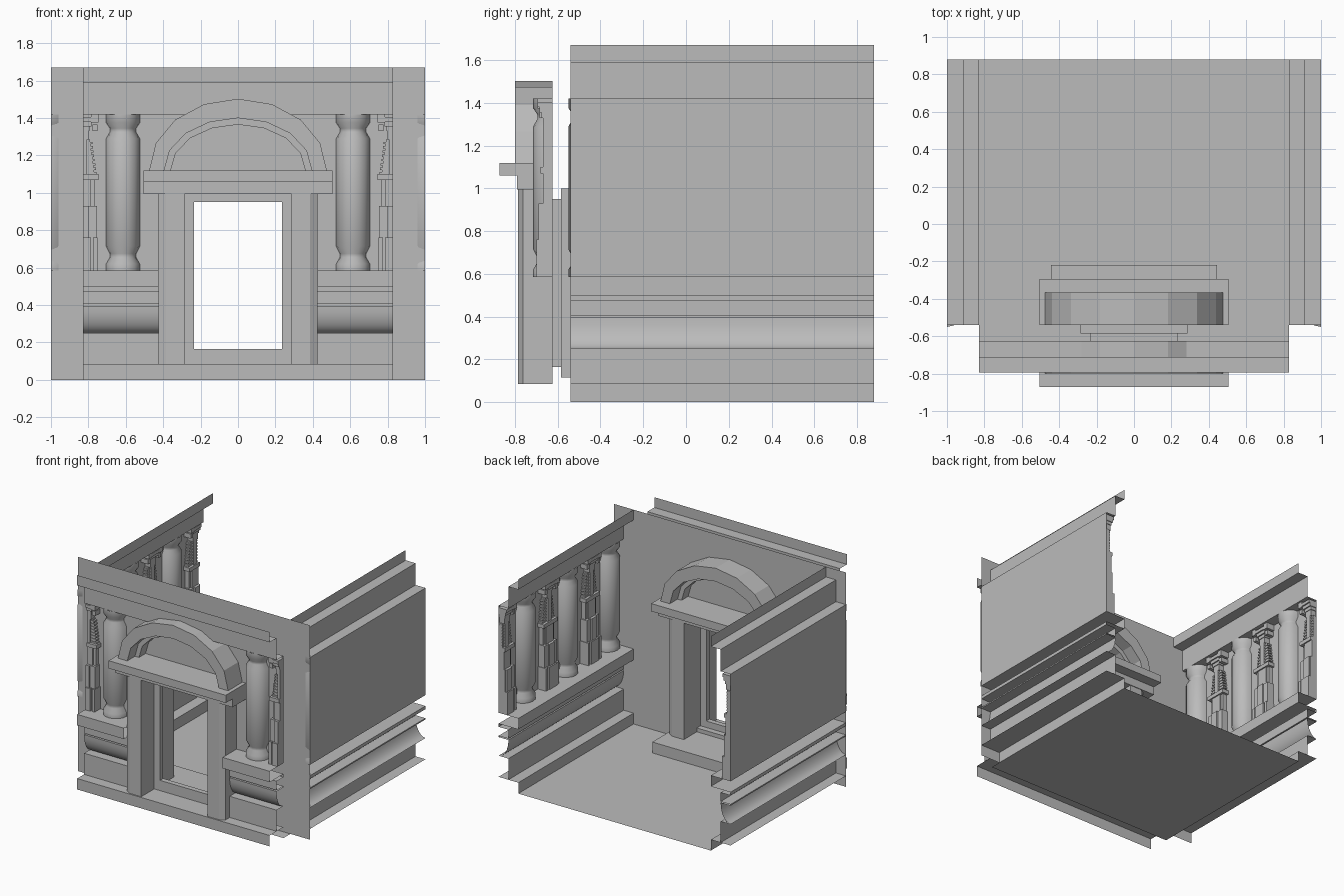
import bpy, bmesh, math

cube = bpy.data.objects.get("Cube")
if cube:
    bpy.data.objects.remove(cube, do_unlink=True)

stone = bpy.data.materials.new("grey_stone")
stone.use_nodes = True
GREY = (0.5, 0.5, 0.5, 1)
stone.diffuse_color = GREY
stone.node_tree.nodes["Principled BSDF"].inputs["Base Color"].default_value = GREY

WALL, FACE, BACK, HALF = -0.54, -0.625, 0.88, 0.83


# Wall frames: u runs along the wall, d sticks out of it, z is up
def front(u, d, z):
    return (u, FACE - d, z)


def inner(u, d, z):
    return (u, WALL + d, z)


def left(u, d, z):
    return (1 - d, u, z)


def right(u, d, z):
    return (d - 1, u, z)


def finish(name, bm, smooth=False):
    bmesh.ops.remove_doubles(bm, verts=bm.verts, dist=1e-5)
    bmesh.ops.recalc_face_normals(bm, faces=bm.faces)
    me = bpy.data.meshes.new(name)
    bm.to_mesh(me)
    bm.free()
    me.materials.append(stone)
    ob = bpy.data.objects.new(name, me)
    bpy.context.collection.objects.link(ob)
    if smooth:
        bpy.ops.object.select_all(action='DESELECT')
        ob.select_set(True)
        bpy.context.view_layer.objects.active = ob
        bpy.ops.object.shade_smooth_by_angle(angle=math.radians(35))
    return ob


def quad(bm, pts):
    bm.faces.new([bm.verts.new(p) for p in pts])


def loft(bm, rows, closed=False):
    """Skin neighbouring rows of points."""
    for a, b in zip(rows, rows[1:]):
        n = len(a)
        for i in range(n if closed else n - 1):
            j = (i + 1) % n
            quad(bm, [a[i], a[j], b[j], b[i]])


def sheet(bm, frame, profile, u0, u1):
    loft(bm, [[frame(u, d, z) for d, z in profile] for u in (u0, u1)])


def prism(bm, a, b):
    loft(bm, [a, b], True)
    quad(bm, a)
    quad(bm, b)


def block(bm, frame, u0, u1, d, z0, z1, d0=0):
    prism(bm, *[[frame(u0, d0, z), frame(u1, d0, z), frame(u1, d, z), frame(u0, d, z)]
                for z in (z0, z1)])


def rect(y, w, z0, z1):
    return [(-w, y, z0), (w, y, z0), (w, y, z1), (-w, y, z1)]


# Moulding profiles (depth, height)
S, D = 0.085, 0.17
plinth = [(D, 0), (D, S), (0, S)]
dado = [(S, S), (S, 0.25), (0, 0.25)]
dado += [(S * math.sin(t * math.pi / 16), 0.395 - 0.145 * math.cos(t * math.pi / 16))
         for t in range(1, 9)]
dado += [(0, 0.395), (0, 0.405), (S, 0.405), (S, 0.475), (0, 0.475),
         (0, 0.5), (D, 0.5), (D, 0.585), (0, 0.585)]
cornice = [(0, 1.42), (S, 1.42), (S, 1.59), (D, 1.59), (D, 1.67)]
panel = [(0, 0.585), (0, 1.42)]
shaft = [(0.09, 0.585), (0.09, 0.62), (0.07, 0.655), (0.07, 0.675), (0.09, 0.715),
         (0.09, 1.29), (0.07, 1.325), (0.07, 1.345), (0.09, 1.375), (0.09, 1.42)]


def wall(name, frame, spans):
    for part, profile in (("dado", dado), ("panel", panel), ("cornice", cornice), ("plinth", plinth)):
        bm = bmesh.new()
        for u0, u1 in (spans if part == "dado" else [(spans[0][0], spans[-1][1])]):
            if part == "panel" and len(spans) > 1:
                # Leave the doorway open
                for a, b in ((u0, -0.285), (0.285, u1)):
                    sheet(bm, frame, panel, a, b)
                sheet(bm, frame, [(0, 1.0), (0, 1.42)], -0.285, 0.285)
            else:
                sheet(bm, frame, profile, u0, u1)
        finish(name + "_" + part, bm, part == "dado")


def half_columns(name, frame, centres):
    bm = bmesh.new()
    for c in centres:
        loft(bm, [[frame(c + r * math.cos(k * math.pi / 8), r * math.sin(k * math.pi / 8), z)
                   for k in range(9)] for r, z in shaft])
    finish(name + "_half_columns", bm, True)


def pilasters(name, frame, centres, lo, hi):
    """Carved pilasters, cut off at the ends of the wall."""
    bm = bmesh.new()

    def slab(c, off, half, d, z0, z1):
        for s in ((1,) if off == 0 else (-1, 1)):
            a, b = max(lo, c + s * off - half), min(hi, c + s * off + half)
            if b - a > 0.002:
                block(bm, frame, a, b, d, z0, z1)

    for c in centres:
        # Stepped pedestal
        slab(c, 0, 0.075, 0.055, 0.585, 0.93)
        slab(c, 0, 0.045, 0.075, 0.585, 0.76)
        slab(c, 0.068, 0.012, 0.07, 0.585, 0.76)
        slab(c, 0, 0.03, 0.065, 0.76, 0.93)
        # Waist and shelf
        slab(c, 0, 0.045, 0.045, 0.93, 1.07)
        slab(c, 0.052, 0.014, 0.035, 0.9, 1.07)
        slab(c, 0, 0.085, 0.055, 1.07, 1.1)
        # Serrated tapering drop
        for k in range(8):
            z = 1.1 + k * 0.023
            slab(c, 0, 0.073 - k * 0.003, 0.035, z, z + 0.012)
            slab(c, 0, 0.06 - k * 0.003, 0.03, z + 0.012, z + 0.023)
        slab(c, 0, 0.022, 0.045, 1.1, 1.3)
        # Flared capital with side scrolls
        slab(c, 0, 0.03, 0.045, 1.284, 1.34)
        for k in range(3):
            slab(c, 0, 0.035 + k * 0.012, 0.05 + k * 0.01, 1.33 + k * 0.025, 1.355 + k * 0.025)
        slab(c, 0.065, 0.014, 0.06, 1.33, 1.365)
        slab(c, 0.065, 0.02, 0.07, 1.375, 1.42)
    finish(name + "_pilasters", bm)


# Side walls and front facade
for name, frame in (("left", left), ("right", right)):
    wall(name, frame, [(WALL, BACK)])
    half_columns(name, frame, [-0.46, 0.055, 0.58])
    pilasters(name, frame, [-0.205, 0.315, 0.84], WALL, BACK)
wall("front", front, [(-HALF, -0.425), (0.425, HALF)])
half_columns("front", front, [-0.615, 0.615])
pilasters("front", front, [-HALF, HALF], -HALF, HALF)

# Floor
bm = bmesh.new()
quad(bm, [(-HALF, FACE, 0), (HALF, FACE, 0), (HALF, BACK, 0), (-HALF, BACK, 0)])
finish("floor", bm)

# Inner face of the front wall, with the doorway
bm = bmesh.new()
for u0, u1, z0, z1 in ((-1, -0.285, 0, 1.67), (0.285, 1, 0, 1.67),
                       (-0.285, 0.285, 0, 0.115), (-0.285, 0.285, 1.0, 1.67)):
    sheet(bm, inner, [(0, z0), (0, z1)], u0, u1)
finish("front_wall", bm)

# Stepped door reveal and sill
bm = bmesh.new()
MID = -0.585
loft(bm, [rect(WALL, 0.285, 0.115, 1.0), rect(MID, 0.285, 0.115, 1.0),
          rect(MID, 0.235, 0.165, 0.95), rect(FACE, 0.235, 0.165, 0.95),
          rect(FACE, 0.285, 0.115, 1.0)], True)
sheet(bm, front, [(0, S), (0, 0.115)], -0.285, 0.285)
finish("door_reveal", bm)

# Inside doorstep
bm = bmesh.new()
block(bm, inner, -0.445, 0.445, 0.32, 0, S)
finish("doorstep", bm)


def arch(frame, rx, rz, d):
    return [frame(rx * math.cos(k * math.pi / 8), d, 1.12 + rz * math.sin(k * math.pi / 8))
            for k in range(9)]


# Door surround, outside and inside
for name, frame in (("outer", front), ("inner", inner)):
    bm = bmesh.new()
    for s in (-1, 1):
        plan = [(0.285, 0), (0.285, 0.16), (0.385, 0.16), (0.425, 0.137), (0.425, 0)]
        prism(bm, *[[frame(s * u, d, z) for u, d in plan] for z in (S, 1.0)])
    finish(name + "_door_jambs", bm)
    bm = bmesh.new()
    block(bm, frame, -0.505, 0.505, 0.165, 0.995, 1.06)
    block(bm, frame, -0.505, 0.505, 0.247, 1.06, 1.12)
    finish(name + "_door_lintel", bm)
    bm = bmesh.new()
    loft(bm, [arch(frame, *r) for r in ((0.475, 0.383, 0), (0.475, 0.383, 0.175),
                                        (0.395, 0.28, 0.175), (0.395, 0.28, 0.08),
                                        (0.36, 0.245, 0.08), (0.36, 0.245, 0))])
    finish(name + "_door_arch", bm)
